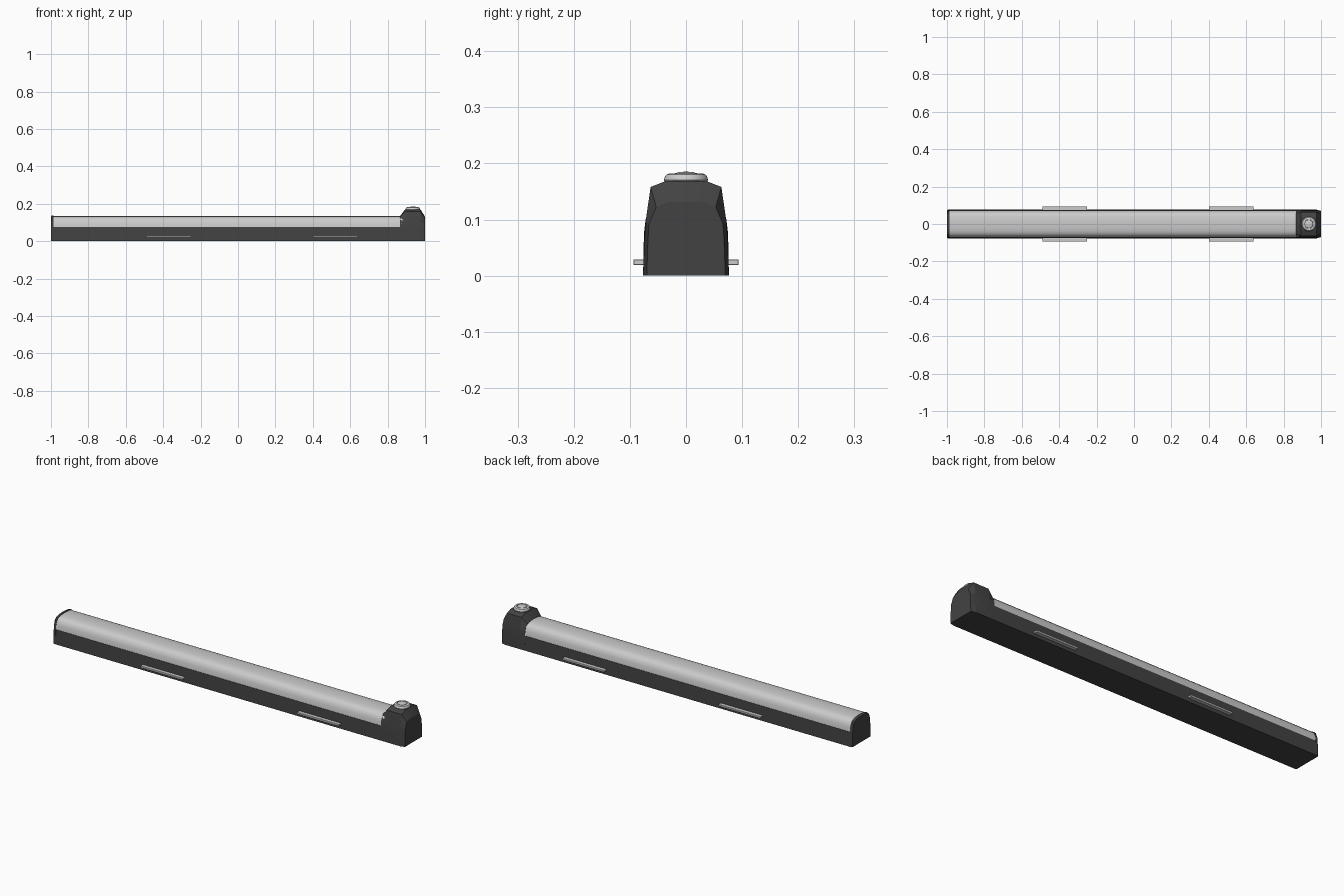
import bpy, bmesh, math

if "Cube" in bpy.data.objects:
    bpy.data.objects.remove(bpy.data.objects["Cube"])

dark = bpy.data.materials.new("dark_plastic")
dark.diffuse_color = (0.055, 0.055, 0.055, 1)
dark.use_nodes = True
dark.node_tree.nodes["Principled BSDF"].inputs["Base Color"].default_value = dark.diffuse_color


def finish(name, bm, mat=None, angle=30):
    bmesh.ops.recalc_face_normals(bm, faces=bm.faces)
    me = bpy.data.meshes.new(name)
    bm.to_mesh(me)
    bm.free()
    ob = bpy.data.objects.new(name, me)
    bpy.context.collection.objects.link(ob)
    if mat:
        me.materials.append(mat)
    bpy.ops.object.select_all(action='DESELECT')
    ob.select_set(True)
    bpy.context.view_layer.objects.active = ob
    bpy.ops.object.shade_smooth_by_angle(angle=math.radians(angle))
    return ob


def loft(name, sections, mat=None, angle=30):
    """Skin mirrored half profiles (y, z) placed at successive x."""
    bm = bmesh.new()
    rings = []
    for x, half in sections:
        pts = half + [(-y, z) for y, z in reversed(half)]
        rings.append([bm.verts.new((x, y, z)) for y, z in pts])
    n = len(rings[0])
    for a, b in zip(rings, rings[1:]):
        for i in range(n):
            j = (i + 1) % n
            bm.faces.new((a[i], a[j], b[j], b[i]))
    bm.faces.new(rings[0])
    bm.faces.new(rings[-1])
    return finish(name, bm, mat, angle)


# Dark lower channel
base = [(0.0765, 0), (0.074, 0.075)]
loft("base_channel", [(-0.99, base), (0.88, base)], dark)

# Domed light diffuser
dome = [(0.073, 0.07), (0.071, 0.098), (0.064, 0.117), (0.054, 0.127),
        (0.038, 0.132), (0.019, 0.134), (0.004, 0.1345)]
loft("diffuser", [(-0.988, dome), (0.88, dome)], angle=40)

# Thin arched end cap on the left, with a small chamfer
cap = [(0.0765, 0), (0.075, 0.075), (0.072, 0.1), (0.065, 0.12),
       (0.054, 0.13), (0.035, 0.136), (0.006, 0.138)]
inset = [(y * 0.95, z * 0.975) for y, z in cap]
loft("end_cap", [(-1.0, inset), (-0.994, cap), (-0.986, cap)], dark)

# Raised faceted switch housing on the right
low = [(0.0765, 0), (0.0745, 0.075), (0.070, 0.108), (0.055, 0.130), (0.034, 0.134)]
tall = [(0.0765, 0), (0.0745, 0.06), (0.072, 0.097), (0.063, 0.158), (0.035, 0.169)]
end = [(0.070, 0), (0.068, 0.06), (0.066, 0.092), (0.053, 0.122), (0.032, 0.131)]
loft("switch_housing", [(0.866, low), (0.893, tall), (0.976, tall), (1.0, end)], dark, 15)

# Round button with a shallow ring groove and domed centre
bm = bmesh.new()
prof = [(0.036, 0.165), (0.039, 0.170), (0.0385, 0.175), (0.035, 0.180), (0.030, 0.182),
        (0.025, 0.182), (0.024, 0.179), (0.022, 0.179), (0.021, 0.182), (0.012, 0.1845),
        (0, 0.1855)]
vs = [bm.verts.new((r, 0, z)) for r, z in prof]
es = [bm.edges.new(p) for p in zip(vs, vs[1:])]
bmesh.ops.spin(bm, geom=vs + es, axis=(0, 0, 1), cent=(0, 0, 0),
               angle=math.tau, steps=32, use_duplicate=False)
bmesh.ops.remove_doubles(bm, verts=bm.verts, dist=1e-5)
bmesh.ops.holes_fill(bm, edges=[e for e in bm.edges if e.is_boundary])
finish("button", bm).location.x = 0.935

# Thin mounting tabs along both sides
for side, sy in (("front", -1), ("back", 1)):
    for i, x in enumerate((-0.37, 0.52)):
        bm = bmesh.new()
        bmesh.ops.create_cube(bm, size=1)
        bmesh.ops.scale(bm, vec=(0.24, 0.022, 0.01), verts=bm.verts)
        bmesh.ops.bevel(bm, geom=bm.edges[:], offset=0.001, segments=1, affect='EDGES')
        finish(f"{side}_tab_{i + 1}", bm).location = (x, sy * 0.083, 0.0235)
